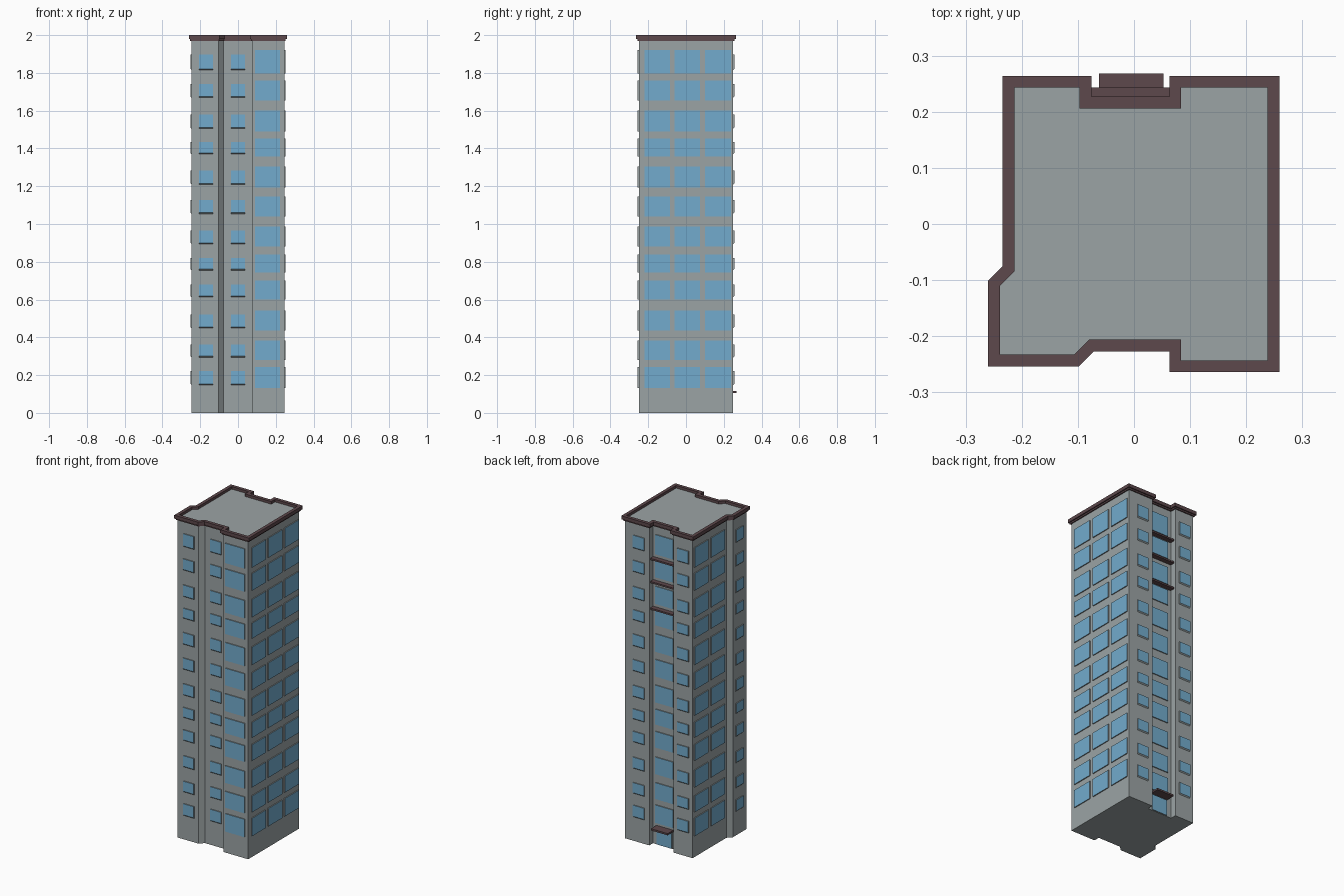
import bpy, bmesh
from mathutils import Vector

if "Cube" in bpy.data.objects:
    bpy.data.objects.remove(bpy.data.objects["Cube"])


def material(name, rgb):
    m = bpy.data.materials.new(name)
    m.diffuse_color = (*rgb, 1)
    m.use_nodes = True
    m.node_tree.nodes["Principled BSDF"].inputs["Base Color"].default_value = m.diffuse_color
    return m


GREY = material("wall_grey", (0.33, 0.37, 0.375))
BLUE = material("window_blue", (0.17, 0.41, 0.61))
BROWN = material("trim_brown", (0.11, 0.065, 0.072))


def finish(name, bm, mats, normals=True):
    if normals:
        bmesh.ops.recalc_face_normals(bm, faces=bm.faces)
    me = bpy.data.meshes.new(name)
    bm.to_mesh(me)
    bm.free()
    for m in mats:
        me.materials.append(m)
    ob = bpy.data.objects.new(name, me)
    bpy.context.collection.objects.link(ob)
    return ob


def offset(pts, d):
    """Mitred outward offset of a counter-clockwise outline."""
    out = []
    for i, p in enumerate(pts):
        p = Vector(p)
        a = (p - Vector(pts[i - 1])).normalized()
        b = (Vector(pts[(i + 1) % len(pts)]) - p).normalized()
        na, nb = Vector((a.y, -a.x)), Vector((b.y, -b.x))
        out.append(p + (na + nb) * d / (1 + na.dot(nb)))
    return out


def box(name, x0, x1, y0, y1, z0, z1, mat):
    bm = bmesh.new()
    bmesh.ops.create_cube(bm, size=1)
    for v in bm.verts:
        v.co = ((x0 + x1) / 2 + v.co.x * (x1 - x0),
                (y0 + y1) / 2 + v.co.y * (y1 - y0),
                (z0 + z1) / 2 + v.co.z * (z1 - z0))
    return finish(name, bm, [mat])


# Tower footprint, counter-clockwise
PLAN = [(-0.22, 0.25), (-0.22, -0.081), (-0.246, -0.107), (-0.246, -0.24),
        (-0.104, -0.24), (-0.077, -0.213), (0.077, -0.213), (0.077, -0.25),
        (0.245, -0.25), (0.245, 0.25), (0.077, 0.25), (0.077, 0.213),
        (-0.09, 0.213), (-0.09, 0.25)]

# Tower body with its flat roof
bm = bmesh.new()
base = bm.faces.new([bm.verts.new((x, y, 0)) for x, y in PLAN])
ext = bmesh.ops.extrude_face_region(bm, geom=[base])["geom"]
for v in ext:
    if isinstance(v, bmesh.types.BMVert):
        v.co.z = 1.984
if not any(f.calc_center_median().z < 0.001 for f in bm.faces):
    bm.faces.new([v for v in bm.verts if v.co.z < 0.001])
finish("tower_body", bm, [GREY])


# Parapet: closed profile of (offset, height) swept round the footprint
bm = bmesh.new()
profile = [(-0.007, 1.970), (0.007, 1.970), (0.007, 1.979),
           (0.014, 1.979), (0.014, 2.0), (-0.007, 2.0)]
rings = [[bm.verts.new((p.x, p.y, z)) for p in offset(PLAN, d)] for d, z in profile]
n = len(PLAN)
for k in range(len(rings)):
    lo, hi = rings[k - 1], rings[k]
    for i in range(n):
        j = (i + 1) % n
        bm.faces.new((lo[i], lo[j], hi[j], hi[i]))
finish("roof_parapet", bm, [BROWN])

# Large window bottom and top on each floor
FLOORS = [(0.133, 0.244), (0.281, 0.382), (0.435, 0.541), (0.60, 0.70),
          (0.743, 0.838), (0.88, 0.987), (1.04, 1.146), (1.194, 1.305),
          (1.358, 1.453), (1.49, 1.60), (1.655, 1.761), (1.798, 1.92)]


def plate(bm, normal, wall, u0, u1, z0, z1, drop=0.0, t=0.006):
    """Raised pane: blue front, grey edges; drop slopes the underside."""
    nrm = Vector(normal)
    side = Vector((abs(nrm.y), abs(nrm.x), 0))

    def ring(depth, low):
        return [bm.verts.new(nrm * (wall + depth) + side * u + Vector((0, 0, z)))
                for u, z in ((u0, low), (u1, low), (u1, z1), (u0, z1))]
    back, front = ring(-0.002, z0 - drop), ring(t, z0)
    bm.faces.new(back)
    bm.faces.new(front).material_index = 1
    for i in range(4):
        j = (i + 1) % 4
        bm.faces.new((back[i], back[j], front[j], front[i]))


def windows(name, normal, columns):
    """columns: (wall distance, start, end, is_small)."""
    bm = bmesh.new()
    for wall, u0, u1, small in columns:
        for z0, z1 in FLOORS:
            c, h = (z0 + z1) / 2, (z1 - z0) / 2
            if small:
                h *= 0.62
            plate(bm, normal, wall, u0, u1, c - h, c + h, 0.008 if small else 0)
    finish(name, bm, [GREY, BLUE])


# Windows on each side
windows("front_windows", (0, -1, 0), [(0.24, -0.206, -0.132, True),
                                      (0.213, -0.037, 0.037, True),
                                      (0.25, 0.09, 0.223, False)])
windows("right_windows", (1, 0, 0), [(0.245, -0.22, -0.085, False),
                                     (0.245, -0.06, 0.075, False),
                                     (0.245, 0.10, 0.237, False)])
windows("left_windows", (-1, 0, 0), [(0.246, -0.206, -0.134, True),
                                     (0.22, -0.06, 0.075, False),
                                     (0.22, 0.10, 0.235, False)])
windows("back_windows", (0, 1, 0), [(0.25, 0.108, 0.186, True),
                                    (0.25, -0.194, -0.118, True),
                                    (0.213, -0.065, 0.058, False)])

# Entrance door and canopy in the back recess
bm = bmesh.new()
plate(bm, (0, 1, 0), 0.213, -0.055, 0.048, 0.002, 0.1)
finish("entrance_door", bm, [GREY, BLUE])
box("entrance_canopy", -0.062, 0.053, 0.21, 0.268, 0.106, 0.117, BROWN)

# Ledges between the upper floors of the back recess
for i, (z0, z1) in enumerate(FLOORS[-3:]):
    box(f"recess_ledge_{i + 1}", -0.088, 0.075, 0.21, 0.243, z0 - 0.03, z0 - 0.02, BROWN)
